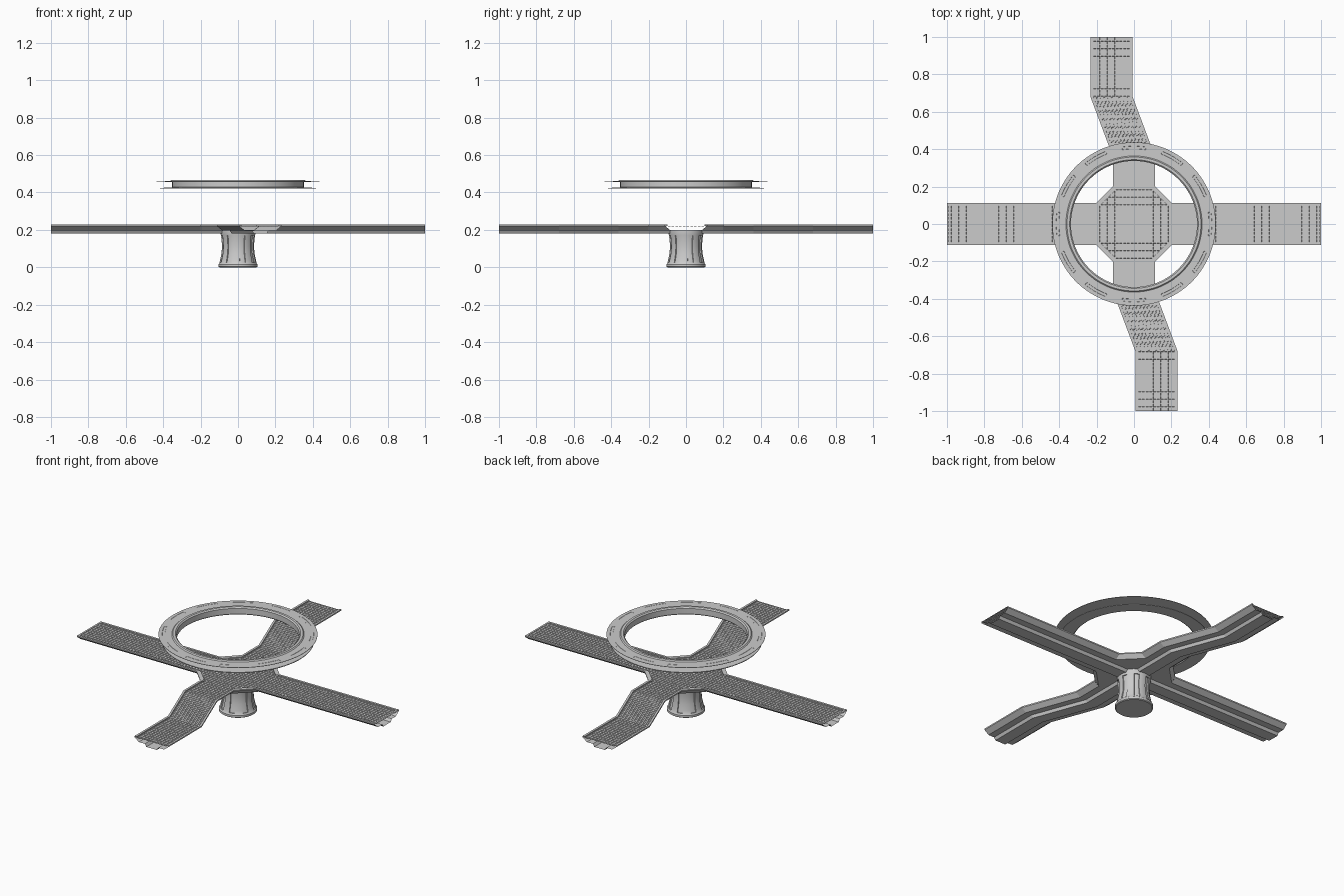
import bpy, bmesh, math
from mathutils import Matrix, Vector

if "Cube" in bpy.data.objects:
    bpy.data.objects.remove(bpy.data.objects["Cube"])


def finish(bm, name, smooth=None):
    me = bpy.data.meshes.new(name)
    bm.to_mesh(me)
    bm.free()
    ob = bpy.data.objects.new(name, me)
    bpy.context.collection.objects.link(ob)
    if smooth:
        bpy.context.view_layer.objects.active = ob
        ob.select_set(True)
        bpy.ops.object.shade_smooth_by_angle(angle=math.radians(smooth))
        ob.select_set(False)
    return ob


def lathe(name, profile, segs, closed, is_panel, depth):
    """Revolve (r, z) points; panels chosen by (row, segment) are inset."""
    bm = bmesh.new()
    rings = [[bm.verts.new((r * math.cos(math.tau * (k - .5) / segs),
                            r * math.sin(math.tau * (k - .5) / segs), z))
              for k in range(segs)] for r, z in profile]
    n = len(profile)
    panels = []
    for i in range(n if closed else n - 1):
        a, b = rings[i], rings[(i + 1) % n]
        for k in range(segs):
            m = (k + 1) % segs
            f = bm.faces.new((a[k], a[m], b[m], b[k]))
            if is_panel(i, k):
                panels.append(f)
    if not closed:
        bm.faces.new(rings[0][::-1])
        bm.faces.new(rings[-1])
    bmesh.ops.recalc_face_normals(bm, faces=bm.faces)
    bmesh.ops.inset_region(bm, faces=panels, thickness=.003, use_even_offset=True)
    bmesh.ops.inset_region(bm, faces=panels, thickness=.001, depth=-depth)
    return finish(bm, name, 30)


def place(angle, d, u, z):
    return Matrix.Rotation(angle, 3, 'Z') @ Vector((d, u, z))


def sweep(bm, profile, path, angle):
    rows = [[bm.verts.new(place(angle, d, o + u, z)) for u, z in profile] for d, o in path]
    for a, b in zip(rows, rows[1:]):
        for i in range(len(profile) - 1):
            bm.faces.new((a[i], a[i + 1], b[i + 1], b[i]))


def offset(path, d):
    for (d0, o0), (d1, o1) in zip(path, path[1:]):
        if d <= d1 + 1e-6:
            return o0 + (o1 - o0) * (d - d0) / (d1 - d0)
    return path[-1][1]


def grating(name, cols, rows, point, keep=lambda i, j: True):
    """Tread deck: a grid of small shallow pockets."""
    bm = bmesh.new()
    v = [[bm.verts.new(point(i, j)) for i in range(cols + 1)] for j in range(rows + 1)]
    for j in range(rows):
        for i in range(cols):
            if keep(i, j):
                bm.faces.new((v[j][i], v[j][i + 1], v[j + 1][i + 1], v[j + 1][i]))
    bmesh.ops.delete(bm, geom=[w for w in bm.verts if not w.link_faces], context='VERTS')
    for f in bm.faces:
        f.normal_update()
        if f.normal.z < 0:
            f.normal_flip()
    bmesh.ops.inset_individual(bm, faces=bm.faces[:], thickness=.004, depth=0)
    pockets = bm.faces[:len(bm.faces)]
    pockets = [f for f in pockets if f.calc_area() > .00013]
    bmesh.ops.inset_individual(bm, faces=pockets, thickness=.0005, depth=-.003)
    return finish(bm, name)


DECK, RIM, BELLY, KEEL = .222, .228, .198, .182
half = [(.1, DECK), (.1, RIM), (.113, RIM), (.113, DECK - .002), (.085, BELLY), (.045, BELLY), (.035, KEEL)]
section = half + [(-u, z) for u, z in reversed(half)]
keel = [(.045, BELLY), (.035, KEEL), (-.035, KEEL), (-.045, BELLY)]
straight = [(.2, 0), (1, 0)]
bent = [(.2, 0), (.36, 0), (.68, .12), (1, .12)]

# four walkway arms with open ends, two straight and two bent
for k, name in enumerate(("right", "back", "left", "front")):
    ang, path = k * math.pi / 2, (straight, bent)[k % 2]
    bm = bmesh.new()
    sweep(bm, section, path, ang)
    bmesh.ops.recalc_face_normals(bm, faces=bm.faces)
    finish(bm, name + "_walkway")
    grating(name + "_deck", 10, 40, lambda i, j: place(
        ang, .2 + .02 * j, offset(path, .2 + .02 * j) - .1 + .02 * i, DECK))
    # end lip on the straight arms
    if k % 2 == 0:
        bm = bmesh.new()
        sweep(bm, [(-.1, RIM), (.1, RIM)], [(.988, 0), (1, 0)], ang)
        sweep(bm, [(-.1, DECK), (.1, DECK)], [(.988, 0), (.9881, 0)], ang)
        bmesh.ops.recalc_face_normals(bm, faces=bm.faces)
        finish(bm, name + "_end_lip")

# crossing: chamfered corners, belly plate and keels
bm = bmesh.new()
belly = []
for k in range(4):
    ang = k * math.pi / 2

    def face(*pts):
        bm.faces.new([bm.verts.new(place(ang, *p)) for p in pts])
    face((.2, .1, RIM), (.2, .113, RIM), (.113, .2, RIM), (.1, .2, RIM), (.1, .18, RIM), (.18, .1, RIM))
    face((.2, .113, RIM), (.2, .113, DECK), (.113, .2, DECK), (.113, .2, RIM))
    face((.2, .113, DECK), (.2, .085, BELLY), (.085, .2, BELLY), (.113, .2, DECK))
    face((.18, .1, RIM), (.1, .18, RIM), (.1, .18, DECK), (.18, .1, DECK))
    belly += [place(ang, .2, .085, BELLY), place(ang, .085, .2, BELLY)]
    sweep(bm, keel, [(0, 0), (.2, 0)], ang)
bm.faces.new([bm.verts.new(p) for p in reversed(belly)])
finish(bm, "crossing_frame")
grating("crossing_deck", 20, 20, lambda i, j: (-.2 + .02 * i, -.2 + .02 * j, DECK),
        lambda i, j: abs(.02 * i - .19) + abs(.02 * j - .19) < .295)

# support pillar with sunk vertical panels
lathe("support_pillar",
      [(.1, 0), (.105, .004), (.105, .016), (.1, .022), (.096, .04), (.088, .075),
       (.086, .11), (.088, .15), (.092, .172), (.094, .185), (.094, .199)],
      48, False, lambda i, k: 3 <= i <= 7 and k % 6 in (1, 2, 3), .006)

# floating ring: spool section with a wide top flange and twelve sunk slots
lathe("floating_ring",
      [(.337, .426), (.337, .46), (.344, .467), (.358, .467), (.364, .461), (.398, .461),
       (.42, .461), (.437, .461), (.437, .459), (.352, .456), (.352, .428), (.418, .424),
       (.418, .42), (.344, .42)],
      96, True, lambda i, k: i == 5 and k % 8 in (0, 1, 2, 6, 7), .001)
